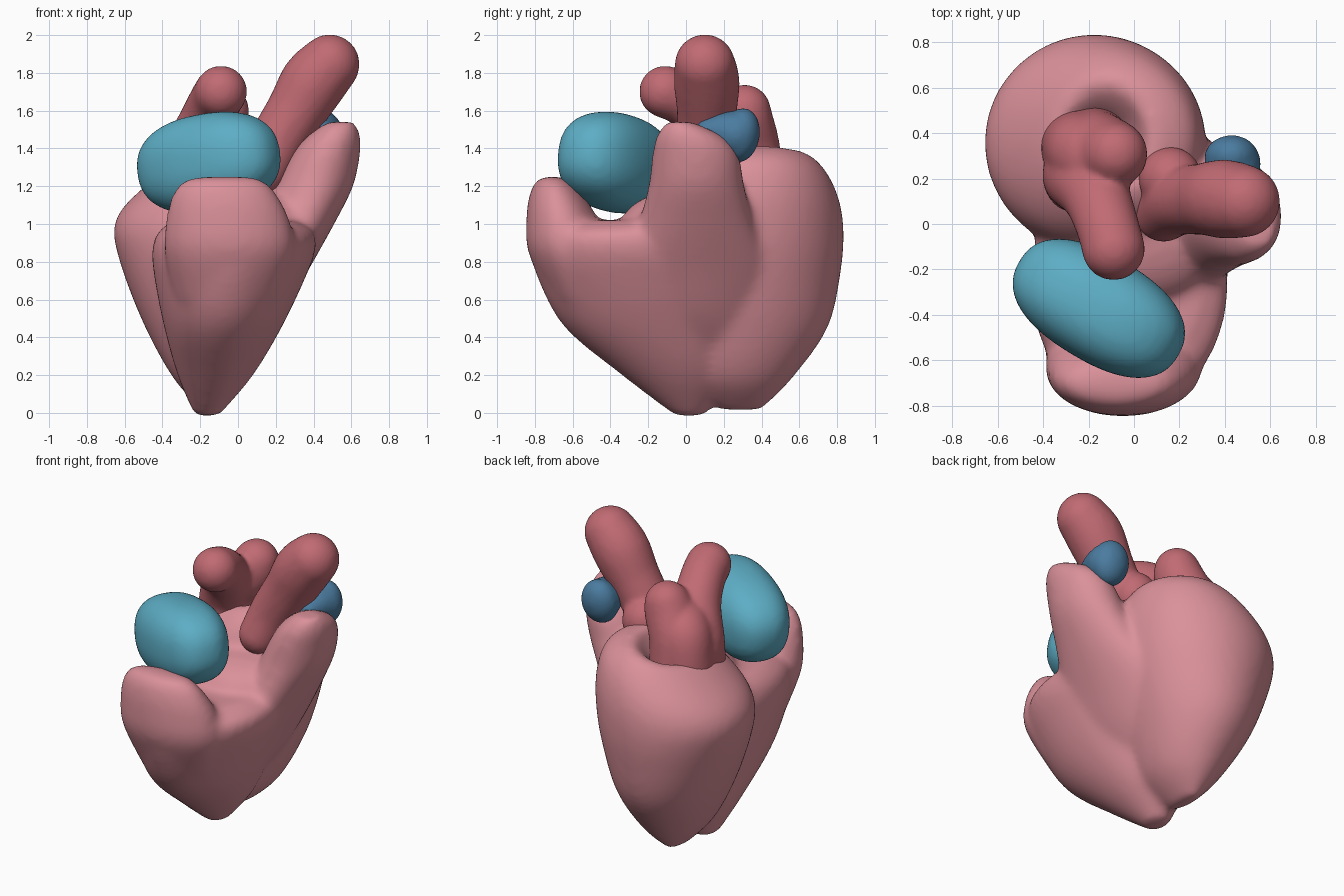
import bpy, bmesh, math
from mathutils import Vector, Matrix

old = bpy.data.objects.get("Cube")
if old:
    bpy.data.objects.remove(old, do_unlink=True)


def material(name, rgb):
    m = bpy.data.materials.new(name)
    m.use_nodes = True
    m.diffuse_color = (*rgb, 1)
    shader = m.node_tree.nodes["Principled BSDF"]
    shader.inputs["Base Color"].default_value = (*rgb, 1)
    shader.inputs["Roughness"].default_value = 0.6
    return m


pink = material("muscle pink", (0.70, 0.28, 0.32))
red = material("vessel red", (0.53, 0.145, 0.17))
teal = material("teal", (0.11, 0.42, 0.56))
blue = material("deep blue", (0.07, 0.2, 0.35))


def spline(rows, steps):
    """Smooth curve through rows of any width."""
    out = []
    for i in range(len(rows) - 1):
        a, b = rows[max(i - 1, 0)], rows[i]
        c, d = rows[i + 1], rows[min(i + 2, len(rows) - 1)]
        for s in range(steps):
            t = s / steps
            out.append([0.5 * (2 * q + (r - p) * t + (2 * p - 5 * q + 4 * r - w) * t ** 2
                               + (3 * q - p - 3 * r + w) * t ** 3)
                        for p, q, r, w in zip(a, b, c, d)])
    return out + [list(rows[-1])]


def loft(bm, rows, tilt=0.0, sides=48):
    """Stack of ovals, rows of z, x min, x max, y min, y max; tilt leans the top ones."""
    rings = []
    for z, x0, x1, y0, y1 in spline(rows, 5):
        ring = []
        for k in range(sides):
            a = math.tau * k / sides
            x = (x0 + x1 + (x1 - x0) * math.cos(a)) / 2
            y = (y0 + y1 + (y1 - y0) * math.sin(a)) / 2
            ring.append(bm.verts.new((x, y, z + tilt * x * max(0, z - 0.9))))
        rings.append(ring)
    for lo, hi in zip(rings, rings[1:]):
        for k in range(sides):
            n = (k + 1) % sides
            bm.faces.new((lo[k], lo[n], hi[n], hi[k]))
    bm.faces.new(rings[0][::-1])
    bm.faces.new(rings[-1])


def tube(bm, rows):
    """Round-ended tube, rows of x, y, z, radius."""
    for x, y, z, r in spline(rows, 9):
        bmesh.ops.create_icosphere(bm, subdivisions=3, radius=r,
                                   matrix=Matrix.Translation((x, y, z)))


def ellipsoid(bm, centre, radii, turn=(0, 0, 0), power=1.0):
    """Ellipsoid; a power below one makes it boxier."""
    made = bmesh.ops.create_icosphere(bm, subdivisions=4, radius=1)["verts"]
    rot = Matrix.Rotation(turn[2], 3, 'Z') @ Matrix.Rotation(turn[1], 3, 'Y') @ Matrix.Rotation(turn[0], 3, 'X')
    for v in made:
        p = Vector([math.copysign(abs(c) ** power, c) * r for c, r in zip(v.co, radii)])
        v.co = rot @ p + Vector(centre)


def finish(bm, name, mat, voxel, smooth):
    """Fuse overlapping shells into one smooth surface."""
    bmesh.ops.recalc_face_normals(bm, faces=bm.faces)
    mesh = bpy.data.meshes.new(name)
    bm.to_mesh(mesh)
    bm.free()
    mesh.materials.append(mat)
    ob = bpy.data.objects.new(name, mesh)
    bpy.context.collection.objects.link(ob)
    fuse = ob.modifiers.new("fuse", 'REMESH')
    fuse.mode = 'VOXEL'
    fuse.voxel_size = voxel
    fuse.use_smooth_shade = True
    soft = ob.modifiers.new("soften", 'SMOOTH')
    soft.factor = 0.5
    soft.iterations = smooth


# Muscle body
bm = bmesh.new()
# Rear chamber, its top folding down into a hollow
loft(bm, [(0.015, -0.19, -0.11, 0.18, 0.4),
          (0.18, -0.34, 0.06, 0.0, 0.56),
          (0.45, -0.49, 0.18, -0.1, 0.75),
          (0.75, -0.61, 0.27, -0.13, 0.82),
          (0.97, -0.66, 0.31, -0.12, 0.835),
          (1.15, -0.62, 0.31, -0.08, 0.81),
          (1.3, -0.49, 0.25, 0.0, 0.74),
          (1.395, -0.34, 0.08, 0.12, 0.63),
          (1.32, -0.28, 0.02, 0.18, 0.52),
          (1.2, -0.24, -0.05, 0.25, 0.45)], tilt=0.5)
# Front chamber
loft(bm, [(-0.015, -0.23, -0.1, -0.06, 0.1),
          (0.2, -0.32, 0.08, -0.34, 0.24),
          (0.45, -0.39, 0.23, -0.64, 0.28),
          (0.7, -0.44, 0.35, -0.78, 0.3),
          (0.86, -0.455, 0.41, -0.82, 0.3),
          (0.96, -0.42, 0.4, -0.79, 0.28),
          (1.02, -0.34, 0.3, -0.64, 0.2)])
# Raised front rim
loft(bm, [(0.6, -0.34, 0.22, -0.72, -0.3),
          (0.85, -0.39, 0.3, -0.835, -0.4),
          (1.03, -0.38, 0.27, -0.845, -0.47),
          (1.15, -0.35, 0.21, -0.83, -0.54),
          (1.22, -0.3, 0.15, -0.8, -0.6),
          (1.25, -0.22, 0.08, -0.76, -0.66)])
# Side lobe rising on the left
loft(bm, [(0.3, -0.2, 0.08, -0.3, 0.4),
          (0.5, -0.2, 0.23, -0.42, 0.45),
          (0.75, -0.05, 0.37, -0.4, 0.45),
          (1.0, 0.12, 0.51, -0.26, 0.36),
          (1.2, 0.2, 0.61, -0.2, 0.31),
          (1.36, 0.28, 0.645, -0.18, 0.28),
          (1.46, 0.36, 0.65, -0.16, 0.2),
          (1.54, 0.47, 0.62, -0.11, 0.04)])
# Saddle between the chambers
ellipsoid(bm, (0.05, -0.02, 0.98), (0.36, 0.33, 0.2))
finish(bm, "muscle_body", pink, 0.022, 16)

# Leaning vessel
bm = bmesh.new()
tube(bm, [(0.13, 0.05, 1.27, 0.13), (0.2, 0.1, 1.42, 0.15), (0.31, 0.11, 1.6, 0.16),
          (0.4, 0.11, 1.75, 0.175), (0.485, 0.1, 1.845, 0.16)])
ellipsoid(bm, (0.16, 0.2, 1.38), (0.14, 0.14, 0.15))
finish(bm, "leaning_vessel", red, 0.015, 8)

# Branching vessel: broad stem, rear branch and forward arm
bm = bmesh.new()
tube(bm, [(-0.18, 0.35, 1.2, 0.17), (-0.16, 0.34, 1.4, 0.16), (-0.1, 0.31, 1.54, 0.155),
          (-0.08, 0.31, 1.6, 0.14)])
tube(bm, [(-0.24, 0.2, 1.2, 0.16), (-0.24, 0.21, 1.36, 0.16), (-0.17, 0.13, 1.53, 0.15),
          (-0.12, 0.0, 1.65, 0.14), (-0.09, -0.11, 1.7, 0.14)])
tube(bm, [(-0.25, 0.34, 1.22, 0.165), (-0.22, 0.32, 1.42, 0.165), (-0.14, 0.25, 1.5, 0.15)])
finish(bm, "branching_vessel", red, 0.015, 14)

# Front pouch
bm = bmesh.new()
ellipsoid(bm, (-0.155, -0.372, 1.325), (0.41, 0.235, 0.26),
          (0, math.radians(-9), math.radians(-31)), 0.84)
finish(bm, "front_pouch", teal, 0.02, 6)

# Side pouch, thin towards the front
bm = bmesh.new()
tube(bm, [(0.44, 0.12, 1.49, 0.07), (0.44, 0.2, 1.49, 0.1), (0.435, 0.265, 1.475, 0.125)])
ellipsoid(bm, (0.43, 0.29, 1.47), (0.12, 0.1, 0.145), (math.radians(-10), 0, 0))
finish(bm, "side_pouch", blue, 0.015, 6)
